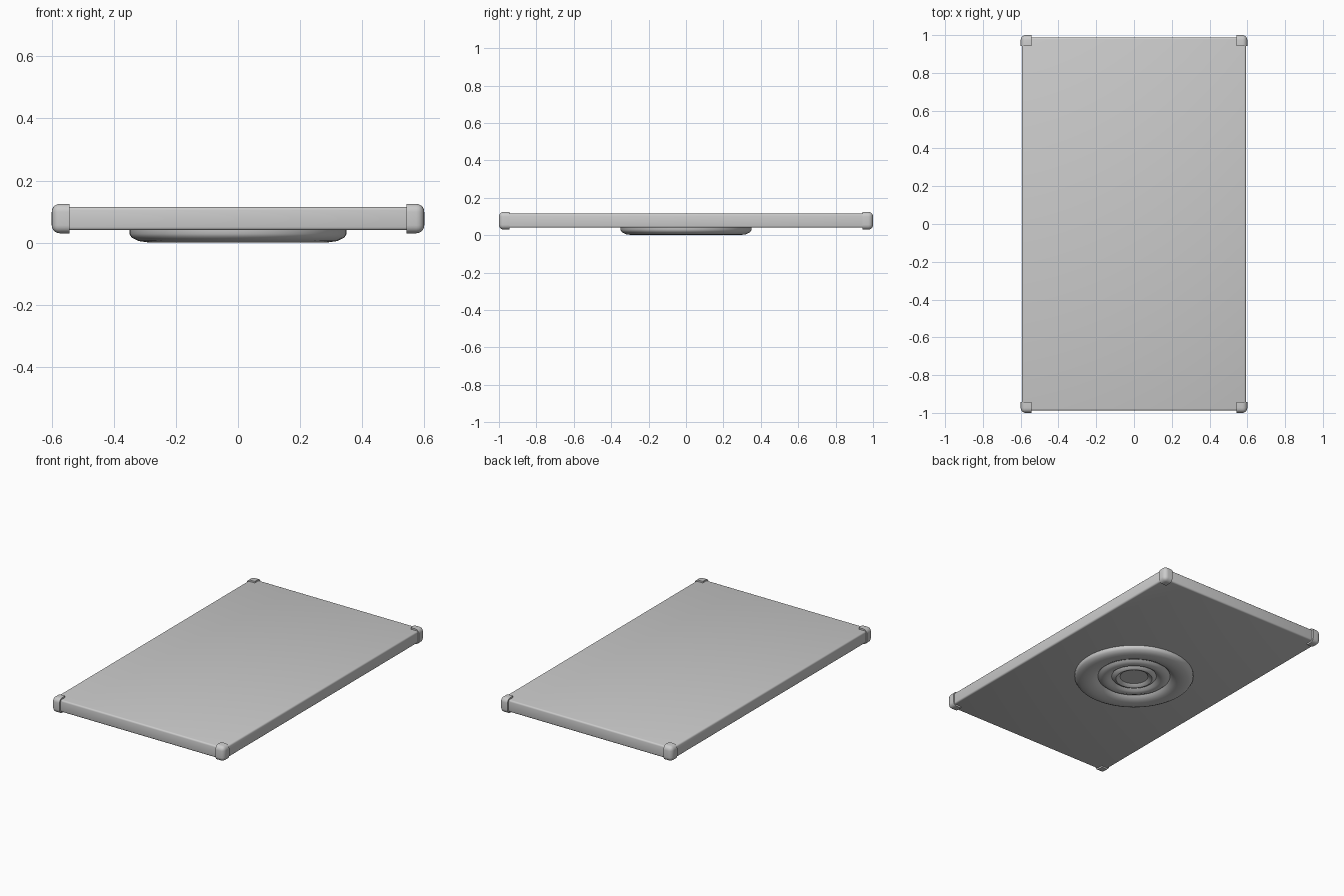
import bpy, bmesh, math

if "Cube" in bpy.data.objects:
    bpy.data.objects.remove(bpy.data.objects["Cube"])


def box(name, lo, hi, bevel, segs):
    bm = bmesh.new()
    bmesh.ops.create_cube(bm, size=1)
    for v in bm.verts:
        for i in range(3):
            v.co[i] = lo[i] if v.co[i] < 0 else hi[i]
    bmesh.ops.bevel(bm, geom=bm.edges[:], offset=bevel, segments=segs,
                    profile=0.5, affect='EDGES')
    return finish(name, bm)


def finish(name, bm):
    bmesh.ops.recalc_face_normals(bm, faces=bm.faces[:])
    me = bpy.data.meshes.new(name)
    bm.to_mesh(me)
    bm.free()
    ob = bpy.data.objects.new(name, me)
    bpy.context.collection.objects.link(ob)
    bpy.ops.object.select_all(action='DESELECT')
    ob.select_set(True)
    bpy.context.view_layer.objects.active = ob
    bpy.ops.object.shade_smooth_by_angle(angle=math.radians(40))
    return ob


# Flat slab with softened rim
box("slab", (-0.593, -0.988, 0.04), (0.593, 0.988, 0.115), 0.01, 3)

# Rounded corner guards
for sx in (-1, 1):
    for sy in (-1, 1):
        xs = sorted((sx * 0.543, sx * 0.6))
        ys = sorted((sy * 0.943, sy * 1.0))
        bm = bmesh.new()
        bmesh.ops.create_cube(bm, size=1)
        for v in bm.verts:
            v.co = (xs[v.co.x > 0], ys[v.co.y > 0], 0.125 if v.co.z > 0 else 0.03)
        # Only edges on the outward faces are rounded
        outer = [e for e in bm.edges
                 if all(v.co.x * sx > 0.59 for v in e.verts)
                 or all(v.co.y * sy > 0.99 for v in e.verts)]
        outer = [e for e in outer if not (
            abs(e.verts[0].co.z - e.verts[1].co.z) > 0.01
            and not (e.verts[0].co.x * sx > 0.59 and e.verts[0].co.y * sy > 0.99))]
        outer = [e for e in outer if len(e.link_faces) == 2]
        bmesh.ops.bevel(bm, geom=outer, offset=0.026, segments=5,
                        profile=0.5, affect='EDGES')
        finish("corner_guard", bm)

# Round foot with concentric ridges, turned from a half profile
profile = [(0.35, 0.045), (0.35, 0.028), (0.342, 0.016), (0.32, 0.005),
           (0.285, 0.0), (0.25, 0.005), (0.225, 0.017), (0.213, 0.03),
           (0.2, 0.018), (0.175, 0.009), (0.15, 0.015), (0.132, 0.03),
           (0.122, 0.019), (0.107, 0.013), (0.092, 0.019), (0.082, 0.028),
           (0.0, 0.028)]
bm = bmesh.new()
verts = [bm.verts.new((r, 0, z)) for r, z in profile]
edges = [bm.edges.new(p) for p in zip(verts, verts[1:])]
bmesh.ops.spin(bm, geom=verts + edges, cent=(0, 0, 0), axis=(0, 0, 1),
               angle=math.tau, steps=64)
bmesh.ops.remove_doubles(bm, verts=bm.verts[:], dist=0.0001)
rim = [e for e in bm.edges if e.is_boundary]
bmesh.ops.holes_fill(bm, edges=rim, sides=0)
finish("foot", bm)
